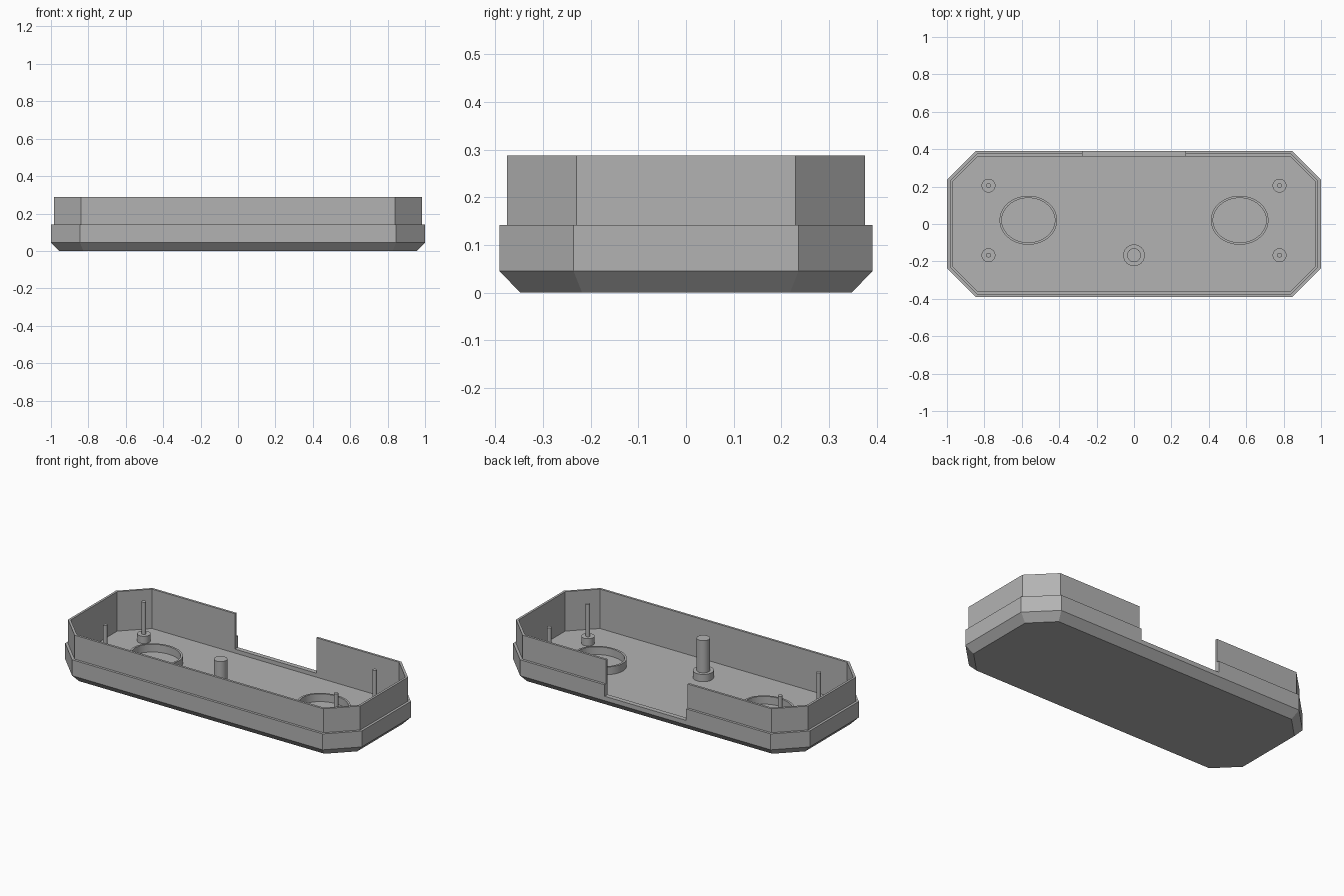
import bpy, bmesh, math

old = bpy.data.objects.get("Cube")
if old:
    bpy.data.objects.remove(old, do_unlink=True)

GREY = (0.45, 0.45, 0.45, 1.0)
mat = bpy.data.materials.new("plain grey")
mat.use_nodes = True
mat.diffuse_color = GREY
mat.node_tree.nodes["Principled BSDF"].inputs["Base Color"].default_value = GREY

FLOOR, TOP = 0.048, 0.288


def finish(bm, name, smooth=False):
    bmesh.ops.recalc_face_normals(bm, faces=bm.faces)
    mesh = bpy.data.meshes.new(name)
    bm.to_mesh(mesh)
    bm.free()
    mesh.materials.append(mat)
    obj = bpy.data.objects.new(name, mesh)
    bpy.context.collection.objects.link(obj)
    if smooth:
        bpy.ops.object.select_all(action="DESELECT")
        obj.select_set(True)
        bpy.context.view_layer.objects.active = obj
        bpy.ops.object.shade_smooth_by_angle(angle=math.radians(30))
    return obj


def octagon(inset):
    """Rectangle with 45 degree corners, offset inwards by inset."""
    x, y = 1 - inset, 0.391 - inset
    cut = 0.155 - inset * (2 - math.sqrt(2))
    quarter = [(x, y - cut), (x - cut, y)]
    half = quarter + [(-px, py) for px, py in reversed(quarter)]
    return half + [(-px, -py) for px, py in half]


def loft(bm, rings):
    """Skin a stack of (outline, z) rings."""
    loops = [[bm.verts.new((x, y, z)) for x, y in outline] for outline, z in rings]
    for a, b in zip(loops, loops[1:]):
        n = len(a)
        for i in range(n):
            j = (i + 1) % n
            bm.faces.new((a[i], a[j], b[j], b[i]))
    return loops


def ellipse(cx, cy, rx, ry, sides):
    return [(cx + rx * math.cos(math.tau * i / sides),
             cy + ry * math.sin(math.tau * i / sides)) for i in range(sides)]


# Tray: chamfered base, stepped outer wall, thin rim and flat floor
bm = bmesh.new()
sections = [(0.043, 0), (0, 0.045), (0, 0.142), (0.015, 0.142),
            (0.015, TOP), (0.029, TOP), (0.029, FLOOR)]
loops = loft(bm, [(octagon(inset), z) for inset, z in sections])
bm.faces.new(loops[0])
bm.faces.new(loops[-1])
tray = finish(bm, "tray")

# Wide opening cut through the back wall
bm = bmesh.new()
bmesh.ops.create_cube(bm, size=1)
for v in bm.verts:
    v.co = (v.co.x * 0.55, 0.4 + v.co.y * 0.2, 0.272 + v.co.z * 0.4)
cutter = finish(bm, "opening_cutter")
cutter.hide_render = True
cut = tray.modifiers.new("back opening", "BOOLEAN")
cut.operation = "DIFFERENCE"
cut.solver = "EXACT"
cut.object = cutter
bpy.context.view_layer.objects.active = tray
bpy.ops.object.modifier_apply(modifier=cut.name)
bpy.data.objects.remove(cutter, do_unlink=True)


def post(name, x, y, foot_radius, pin_radius):
    """Slim pin standing on a wider round foot."""
    bm = bmesh.new()
    foot = ellipse(x, y, foot_radius, foot_radius, 32)
    pin = ellipse(x, y, pin_radius, pin_radius, 32)
    loops = loft(bm, [(foot, FLOOR - 0.01), (foot, 0.092), (pin, 0.092), (pin, TOP)])
    bm.faces.new(loops[0])
    bm.faces.new(loops[-1])
    finish(bm, name, smooth=True)


def oval_ring(name, x, y):
    """Low oval collar on the floor."""
    bm = bmesh.new()
    outer = ellipse(x, y, 0.154, 0.131, 64)
    inner = ellipse(x, y, 0.142, 0.119, 64)
    base = FLOOR - 0.01
    loft(bm, [(outer, base), (outer, 0.095), (inner, 0.095), (inner, base), (outer, base)])
    bmesh.ops.remove_doubles(bm, verts=bm.verts, dist=0.0001)
    finish(bm, name, smooth=True)


# Mirrored corner posts and oval collars, then the central post
for side, sx in (("left", 1), ("right", -1)):
    post(f"back_{side}_post", sx * 0.778, 0.205, 0.037, 0.0125)
    post(f"front_{side}_post", sx * 0.778, -0.167, 0.037, 0.0125)
    oval_ring(f"{side}_oval_ring", sx * 0.565, 0.02)
post("centre_post", 0, -0.167, 0.058, 0.037)
